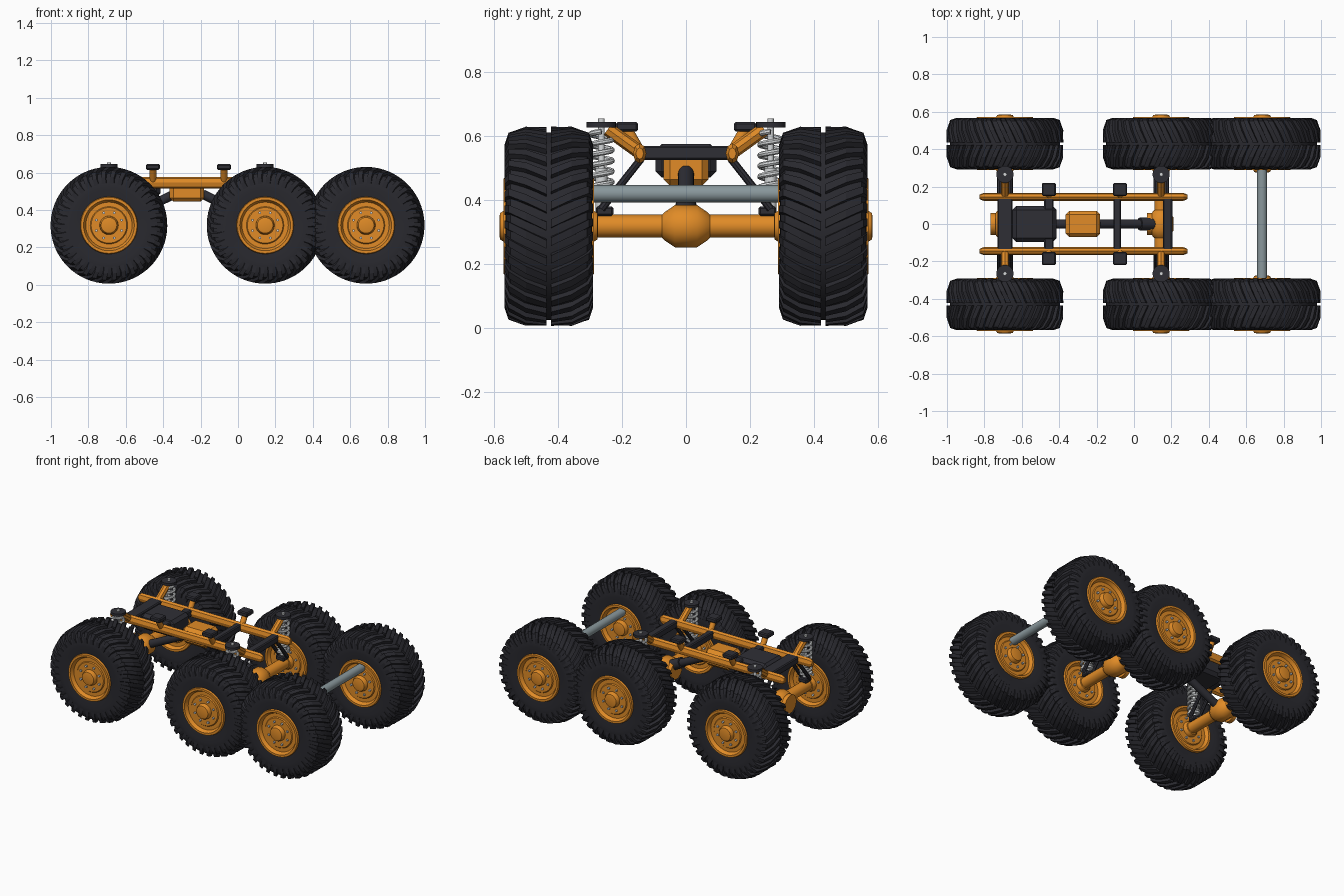
import bpy, bmesh, math
from mathutils import Vector

cube = bpy.data.objects.get("Cube")
if cube:
    bpy.data.objects.remove(cube, do_unlink=True)


def material(name, rgb):
    m = bpy.data.materials.new(name)
    m.use_nodes = True
    m.diffuse_color = (*rgb, 1)
    m.node_tree.nodes["Principled BSDF"].inputs["Base Color"].default_value = (*rgb, 1)
    return m


RUBBER = material("black rubber", (0.022, 0.022, 0.028))
DARK = material("dark metal", (0.028, 0.028, 0.036))
ORANGE = material("orange paint", (0.75, 0.26, 0.02))
GREY = material("grey steel", (0.25, 0.31, 0.33))
PALE = material("pale steel", (0.68, 0.70, 0.71))


def finish(name, bm, mat, smooth=True):
    bmesh.ops.recalc_face_normals(bm, faces=bm.faces)
    me = bpy.data.meshes.new(name)
    bm.to_mesh(me)
    bm.free()
    me.materials.append(mat)
    ob = bpy.data.objects.new(name, me)
    bpy.context.collection.objects.link(ob)
    if smooth:
        bpy.ops.object.select_all(action="DESELECT")
        ob.select_set(True)
        bpy.context.view_layer.objects.active = ob
        bpy.ops.object.shade_smooth_by_angle(angle=math.radians(35))
    return ob


def revolve(bm, profile, segs, cap):
    """Spin (y, radius) pairs about the y axis."""
    rings = []
    for y, r in profile:
        angles = [math.tau * i / segs for i in range(segs)]
        rings.append([bm.verts.new((r * math.cos(a), y, r * math.sin(a))) for a in angles])
    for a, b in zip(rings, rings[1:]):
        for i in range(segs):
            j = (i + 1) % segs
            bm.faces.new((a[i], a[j], b[j], b[i]))
    if cap:
        bm.faces.new(rings[0])
        bm.faces.new(rings[-1])


def mirrored(half):
    return [(-y, r) for y, r in half] + [(y, r) for y, r in reversed(half)]


def tube(name, a, b, r, mat, segs=20, r2=None):
    a, b = Vector(a), Vector(b)
    d = b - a
    bm = bmesh.new()
    bmesh.ops.create_cone(bm, cap_ends=True, segments=segs, radius1=r,
                          radius2=r if r2 is None else r2, depth=d.length)
    ob = finish(name, bm, mat)
    ob.rotation_euler = d.to_track_quat("Z", "Y").to_euler()
    ob.location = (a + b) / 2
    return ob


def box(name, center, size, mat, bevel=0.006):
    bm = bmesh.new()
    bmesh.ops.create_cube(bm, size=1)
    bmesh.ops.scale(bm, vec=size, verts=bm.verts)
    bmesh.ops.bevel(bm, geom=bm.edges[:], offset=bevel, segments=1, affect="EDGES")
    ob = finish(name, bm, mat, False)
    ob.location = center
    return ob


# Wheel parts, centred on the origin with the axis along y
bm = bmesh.new()
revolve(bm, mirrored([(0.11, 0.135), (0.13, 0.15), (0.136, 0.2), (0.134, 0.25),
                      (0.12, 0.278), (0.075, 0.294)]), 64, False)
tire = finish("tire", bm, RUBBER)

# Chevron tread lugs on each half of the tire
LUGS = 34
bm = bmesh.new()
for side in (-1, 1):
    for k in range(LUGS):
        turn = math.tau * (k + (side > 0) * 0.15) / LUGS
        sections = []
        for y, r, sweep in ((0.007, 0.312, 0), (0.072, 0.312, 0.1),
                            (0.126, 0.293, 0.19), (0.138, 0.258, 0.21)):
            corners = ((r - 0.035, -0.055), (r, -0.042), (r, 0.042), (r - 0.035, 0.055))
            sections.append([bm.verts.new((q * math.cos(turn + sweep + t), side * y,
                                           q * math.sin(turn + sweep + t)))
                             for q, t in corners])
        for a, b in zip(sections, sections[1:]):
            for i in range(4):
                j = (i + 1) % 4
                bm.faces.new((a[i], a[j], b[j], b[i]))
        bm.faces.new(sections[0])
        bm.faces.new(sections[-1])
tread = finish("tread", bm, RUBBER, False)

bm = bmesh.new()
revolve(bm, mirrored([(0.155, 0.03), (0.152, 0.042), (0.143, 0.047), (0.126, 0.05),
                      (0.126, 0.095), (0.12, 0.1), (0.12, 0.124), (0.134, 0.132),
                      (0.142, 0.136), (0.142, 0.15), (0.125, 0.155)]), 40, True)
rim = finish("rim", bm, ORANGE)

bm = bmesh.new()
for i in range(8):
    a = math.tau * (i + 0.5) / 8
    part = bmesh.ops.create_cone(bm, cap_ends=True, segments=6, radius1=0.0075,
                                 radius2=0.0075, depth=0.272)["verts"]
    for v in part:
        x, y, z = v.co
        v.co = (x + 0.073 * math.cos(a), z, y + 0.073 * math.sin(a))
bolts = finish("wheel_bolts", bm, PALE, False)

# Six wheels sharing the same meshes
AXLE_Z = 0.318
spots = [(x, s * 0.43, AXLE_Z) for x in (-0.69, 0.145, 0.685) for s in (-1, 1)]
for part in (tire, tread, rim, bolts):
    part.location = spots[0]
    for spot in spots[1:]:
        copy = part.copy()
        copy.location = spot
        bpy.context.collection.objects.link(copy)

# Plain rear rod
tube("rear_rod", (0.685, -0.31, 0.42), (0.685, 0.31, 0.42), 0.027, GREY, 24)


def spring(name, x, y, z0, z1, radius, turns):
    cu = bpy.data.curves.new(name, "CURVE")
    cu.dimensions = "3D"
    cu.bevel_depth = 0.009
    cu.bevel_resolution = 2
    cu.use_fill_caps = True
    n = turns * 20
    sp = cu.splines.new("POLY")
    sp.points.add(n)
    for i, p in enumerate(sp.points):
        a = math.tau * turns * i / n
        p.co = (x + radius * math.cos(a), y + radius * math.sin(a),
                z0 + (z1 - z0) * i / n, 1)
    temp = bpy.data.objects.new(name + "_path", cu)
    bm = bmesh.new()
    bm.from_mesh(bpy.data.meshes.new_from_object(temp))
    bpy.data.objects.remove(temp)
    finish(name, bm, PALE)


# Two sprung axles
for x, end in ((-0.69, "front"), (0.145, "middle")):
    tube(end + "_axle", (x, -0.3, AXLE_Z), (x, 0.3, AXLE_Z), 0.036, ORANGE)
    bm = bmesh.new()
    revolve(bm, mirrored([(0.075, 0.036), (0.066, 0.045), (0.035, 0.066)]), 16, True)
    diff = finish(end + "_differential", bm, ORANGE)
    diff.location = (x, 0, AXLE_Z)
    tube(end + "_differential_cover", (x - 0.076, 0, AXLE_Z), (x - 0.05, 0, AXLE_Z),
         0.06, ORANGE, 16)
    for s, side in ((-1, "right"), (1, "left")):
        tag = f"{end}_{side}_"
        y = s * 0.265
        spring(tag + "spring", x, y, 0.415, 0.615, 0.033, 6)
        tube(tag + "damper", (x, y, 0.36), (x, y, 0.5), 0.019, PALE)
        tube(tag + "damper_rod", (x, y, 0.48), (x, y, 0.655), 0.01, PALE)
        tube(tag + "spring_seat", (x, y, 0.4), (x, y, 0.412), 0.04, PALE)
        tube(tag + "spring_cap", (x, y, 0.628), (x, y, 0.645), 0.046, DARK)
        box(tag + "spring_foot", (x, s * 0.255, 0.365), (0.06, 0.055, 0.03), DARK)
        tube(tag + "tower_arm", (x, s * 0.145, 0.55), (x, s * 0.245, 0.622), 0.022, ORANGE, 8)
        for off in (-0.03, 0.03):
            tube(tag + "brace", (x + off, s * 0.14, 0.53), (x + off, s * 0.265, 0.372),
                 0.012, DARK, 8)

# Frame rails with tapered ends
for s, side in ((-1, "right"), (1, "left")):
    bm = bmesh.new()
    revolve(bm, [(-0.555, 0.012), (-0.535, 0.021), (0.535, 0.021), (0.555, 0.012)], 8, True)
    rail = finish(side + "_rail", bm, ORANGE, False)
    rail.rotation_euler = (0, 0, math.pi / 2)
    rail.scale = (1, 1, 1.5)
    rail.location = (-0.27, s * 0.145, 0.546)
    # Body mounts leaning out from the rail
    for x, end in ((-0.455, "front"), (-0.075, "rear")):
        tube(f"{end}_{side}_mount_post", (x, s * 0.145, 0.55), (x, s * 0.185, 0.62),
             0.018, ORANGE, 12)
        box(f"{end}_{side}_mount_pad", (x, s * 0.185, 0.63), (0.074, 0.07, 0.03), DARK)

# Cross members between the rails
for x, w, name in ((-0.69, 0.08, "front"), (-0.455, 0.05, "engine"),
                   (-0.09, 0.04, "middle"), (0.18, 0.05, "rear")):
    box(name + "_cross_member", (x, 0, 0.548), (w, 0.28, 0.044), DARK)

# Drivetrain
box("engine", (-0.532, 0, 0.523), (0.235, 0.19, 0.106), DARK, 0.02)
box("gearbox", (-0.273, 0, 0.5), (0.185, 0.14, 0.11), ORANGE, 0.02)
tube("front_drive_shaft", (-0.35, 0, 0.48), (-0.65, 0, 0.335), 0.025, DARK, 16)
tube("rear_drive_shaft", (-0.19, 0, 0.485), (0.1, 0, 0.345), 0.025, DARK, 16)
tube("rear_shaft_joint", (0.03, 0, 0.38), (0.1, 0, 0.345), 0.034, DARK, 16)
